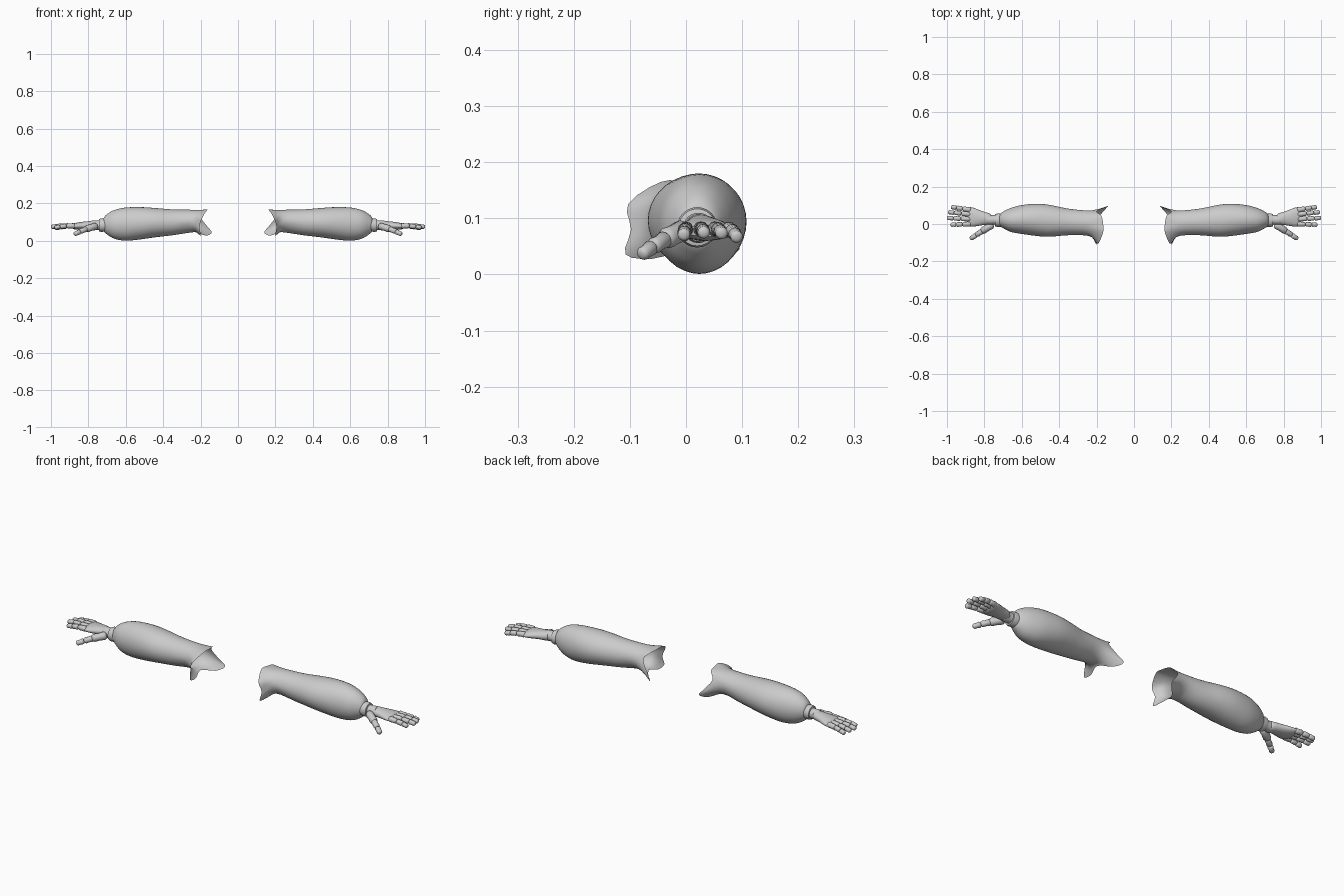
import bpy, math
from mathutils import Vector

if "Cube" in bpy.data.objects:
    bpy.data.objects.remove(bpy.data.objects["Cube"])

grey = bpy.data.materials.new("soft_grey")
grey.diffuse_color = (0.6, 0.6, 0.6, 1)
grey.use_nodes = True
grey.node_tree.nodes["Principled BSDF"].inputs["Base Color"].default_value = grey.diffuse_color


def spline(pts, steps, closed=False):
    """Catmull-Rom curve through the points."""
    n, out = len(pts), []
    get = (lambda i: pts[i % n]) if closed else (lambda i: pts[min(max(i, 0), n - 1)])
    for i in range(n if closed else n - 1):
        a, b, c, d = get(i - 1), get(i), get(i + 1), get(i + 2)
        for s in range(steps):
            t = s / steps
            out.append(0.5 * (2 * b + (c - a) * t + (2 * a - 5 * b + 4 * c - d) * t * t
                              + (3 * b - a - 3 * c + d) * t ** 3))
    if not closed:
        out.append(pts[-1])
    return out


def ring(x, y0, y1, z0, z1, n=12):
    """Elliptical cross-section in the plane x, given by its y and z limits."""
    return [Vector((x, (y0 + y1) / 2 + (y1 - y0) / 2 * math.cos(2 * math.pi * k / n),
                    (z0 + z1) / 2 + (z1 - z0) / 2 * math.sin(2 * math.pi * k / n)))
            for k in range(n)]


def smooth_rings(rings, along=4, around=3):
    """Refine a cage of rings lengthwise and around."""
    columns = [spline(list(col), along) for col in zip(*rings)]
    return [spline(list(r), around, True) for r in zip(*columns)]


def skin(ring_sets, caps=(True, True)):
    """Join each list of rings into a tube, optionally capped."""
    verts, faces = [], []
    for rings in ring_sets:
        base, n = len(verts), len(rings[0])
        for r in rings:
            verts += r
        for i in range(len(rings) - 1):
            for k in range(n):
                a, b = base + i * n + k, base + i * n + (k + 1) % n
                faces.append((a, b, b + n, a + n))
        if caps[0]:
            faces.append(tuple(base + k for k in reversed(range(n))))
        if caps[1]:
            faces.append(tuple(base + (len(rings) - 1) * n + k for k in range(n)))
    return verts, faces


def part(name, ring_sets, caps=(True, True), angle=50):
    """Make a part and its mirrored twin on the other arm."""
    verts, faces = skin(ring_sets, caps)
    mesh = bpy.data.meshes.new(name)
    mesh.from_pydata(verts, [], faces)
    mesh.materials.append(grey)
    obj = bpy.data.objects.new(name, mesh)
    bpy.context.collection.objects.link(obj)
    bpy.ops.object.select_all(action='DESELECT')
    obj.select_set(True)
    bpy.context.view_layer.objects.active = obj
    bpy.ops.object.shade_smooth_by_angle(angle=math.radians(angle))
    obj.modifiers.new("twin", 'MIRROR').use_mirror_merge = False
    return obj


def bone(a, b, ra, rb, n=12):
    """Rings of a round-ended, slightly waisted segment from a to b."""
    a, b = Vector(a), Vector(b)
    axis = (b - a).normalized()
    u = axis.cross(Vector((0, 0, 1))).normalized()
    v = u.cross(axis)
    rings = []
    for t, s in ((0, .45), (.05, .8), (.15, 1), (.5, .92), (.82, 1), (.94, .8), (1, .45)):
        r = s * (ra + (rb - ra) * t)
        rings.append([a.lerp(b, t) + r * (u * math.cos(2 * math.pi * k / n)
                                          - v * math.sin(2 * math.pi * k / n))
                      for k in range(n)])
    return rings


def chain(points, radii):
    return [bone(points[i], points[i + 1], radii[i], radii[i + 1])
            for i in range(len(points) - 1)]


# Padded forearm sleeve: ragged flared opening, swollen body, rounded outer end
rim = [Vector(p) for p in (
    (.165, .085, .078), (.20, .066, .128), (.175, .045, .158), (.165, 0, .165),
    (.165, -.045, .165), (.19, -.103, .126), (.205, -.098, .08), (.20, -.108, .036),
    (.20, -.06, .028), (.215, 0, .042), (.17, .06, .028), (.14, .095, .045))]
body = [ring(*r) for r in (
    (.24, -.064, .072, .046, .166), (.35, -.060, .082, .030, .168),
    (.45, -.068, .102, .018, .176), (.52, -.064, .108, .008, .180),
    (.60, -.053, .101, .001, .178), (.66, -.042, .085, .011, .165),
    (.70, -.022, .066, .034, .143), (.718, -.008, .050, .052, .122),
    (.712, .000, .040, .060, .110))]
part("forearm_sleeve", [smooth_rings([rim] + body)], (False, True), 65)

# Wrist: a wide collar and a narrower joint
part("wrist_collar", [[ring(x, .020 - r, .020 + r, .084 - r, .084 + r, 24) for x, r in
                       ((.70, .034), (.732, .036), (.742, .033), (.744, .026))]])
part("wrist_joint", [[ring(x, .022 - r, .022 + r, .083 - r, .083 + r, 24) for x, r in
                      ((.735, .027), (.755, .025), (.770, .027), (.785, .024))]])

# Palm: flattens and widens towards the knuckles
palm = [ring(*r) for r in (
    (.762, .006, .044, .066, .100), (.772, -.002, .056, .060, .106),
    (.81, -.006, .068, .060, .104), (.85, -.013, .084, .060, .099),
    (.876, -.013, .090, .062, .094), (.888, -.004, .082, .068, .088))]
part("palm", [smooth_rings(palm, 3, 2)])

# Four three-part fingers
fingers = (("index_finger", .000, -.004, .070, .980), ("middle_finger", .026, .032, .074, 1.0),
           ("ring_finger", .051, .064, .073, .994), ("little_finger", .075, .091, .066, .978))
for name, y0, y1, z1, tip in fingers:
    start, end = Vector((.872, y0, .080)), Vector((tip, y1, z1))
    joints = [start.lerp(end, t) + Vector((0, 0, .004 * math.sin(math.pi * t)))
              for t in (0, .42, .73, 1)]
    part(name, chain(joints, (.0145, .013, .0125, .011)))

# Thumb: fleshy root, two short segments
part("thumb_root", [bone((.755, -.002, .080), (.815, -.040, .062), .020, .019)])
part("thumb", chain([(.808, -.036, .064), (.845, -.060, .049), (.875, -.080, .035)],
                    (.0155, .0145, .012)))
